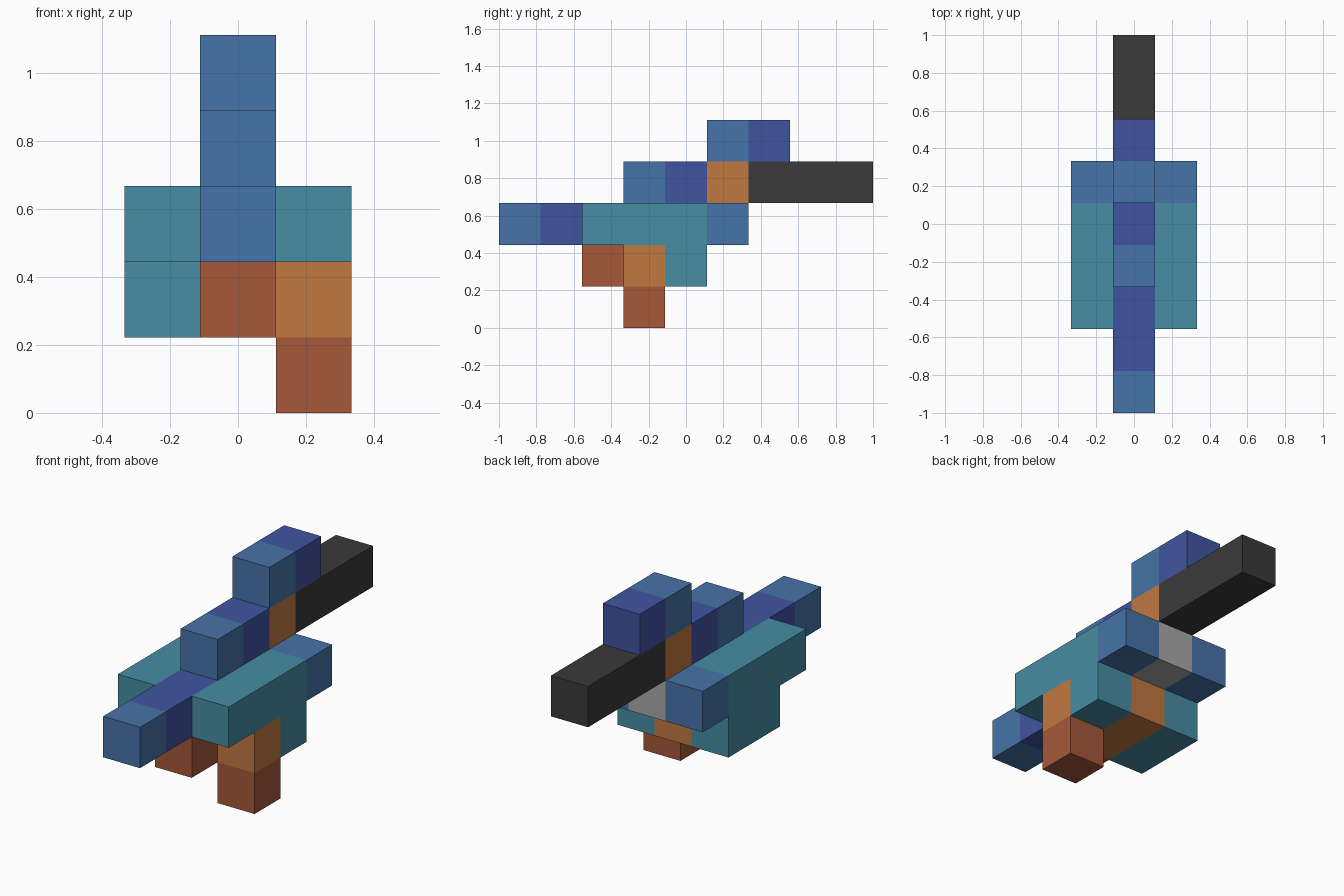
import bpy
import bmesh
from mathutils import Vector

if "Cube" in bpy.data.objects:
    bpy.data.objects.remove(bpy.data.objects["Cube"], do_unlink=True)

U = 2 / 9                              # edge of one block
ORIGIN = Vector((-1.5, -4.5, 0))       # corner of the block grid, in blocks


def linear(c):
    c /= 255
    return c / 12.92 if c <= 0.04045 else ((c + 0.055) / 1.055) ** 2.4


def material(name, rgb):
    mat = bpy.data.materials.new(name)
    mat.use_nodes = True
    col = (*[linear(c) for c in rgb], 1)
    mat.diffuse_color = col
    mat.node_tree.nodes["Principled BSDF"].inputs["Base Color"].default_value = col
    return mat


MATS = {name: material(name, rgb) for name, rgb in {
    "steel blue": (70, 115, 168),
    "indigo": (64, 84, 160),
    "teal": (70, 141, 163),
    "orange": (192, 120, 64),
    "rust": (166, 88, 58),
    "charcoal": (58, 58, 58),
    "grey": (168, 168, 168),
}.items()}


def block(name, mat, start, size=(1, 1, 1)):
    """Box given by its lowest grid cell and its size in blocks."""
    bm = bmesh.new()
    bmesh.ops.create_cube(bm, size=1)
    size = Vector(size)
    bmesh.ops.scale(bm, vec=size * U, verts=bm.verts)
    mesh = bpy.data.meshes.new(name)
    bm.to_mesh(mesh)
    bm.free()
    mesh.materials.append(MATS[mat])
    ob = bpy.data.objects.new(name, mesh)
    ob.location = (ORIGIN + Vector(start) + size / 2) * U
    bpy.context.collection.objects.link(ob)


# Top piece
block("top_front", "steel blue", (1, 5, 4))
block("top_back", "indigo", (1, 6, 4))

# Upper beam with long tail
block("upper_front", "steel blue", (1, 3, 3))
block("upper_middle", "indigo", (1, 4, 3))
block("upper_joint", "orange", (1, 5, 3))
block("tail_beam", "charcoal", (1, 6, 3), (1, 3, 1))

# Central beam with nose
block("nose_tip", "steel blue", (1, 0, 2))
block("nose_beam", "indigo", (1, 1, 2), (1, 2, 1))
block("core", "grey", (1, 3, 2), (1, 3, 1))

# Side beams, one on each side
for side, x in (("right", 0), ("left", 2)):
    block(side + "_side_beam", "teal", (x, 2, 2), (1, 3, 1))
    block(side + "_side_end", "steel blue", (x, 5, 2))

# Underside
block("right_lower_side", "teal", (0, 3, 1), (1, 2, 1))
block("left_lower_side", "teal", (2, 4, 1))
block("belly", "orange", (1, 3, 1), (1, 2, 1))
block("belly_front", "rust", (1, 2, 1))

# Single leg
block("leg_upper", "orange", (2, 3, 1))
block("leg_lower", "rust", (2, 3, 0))
